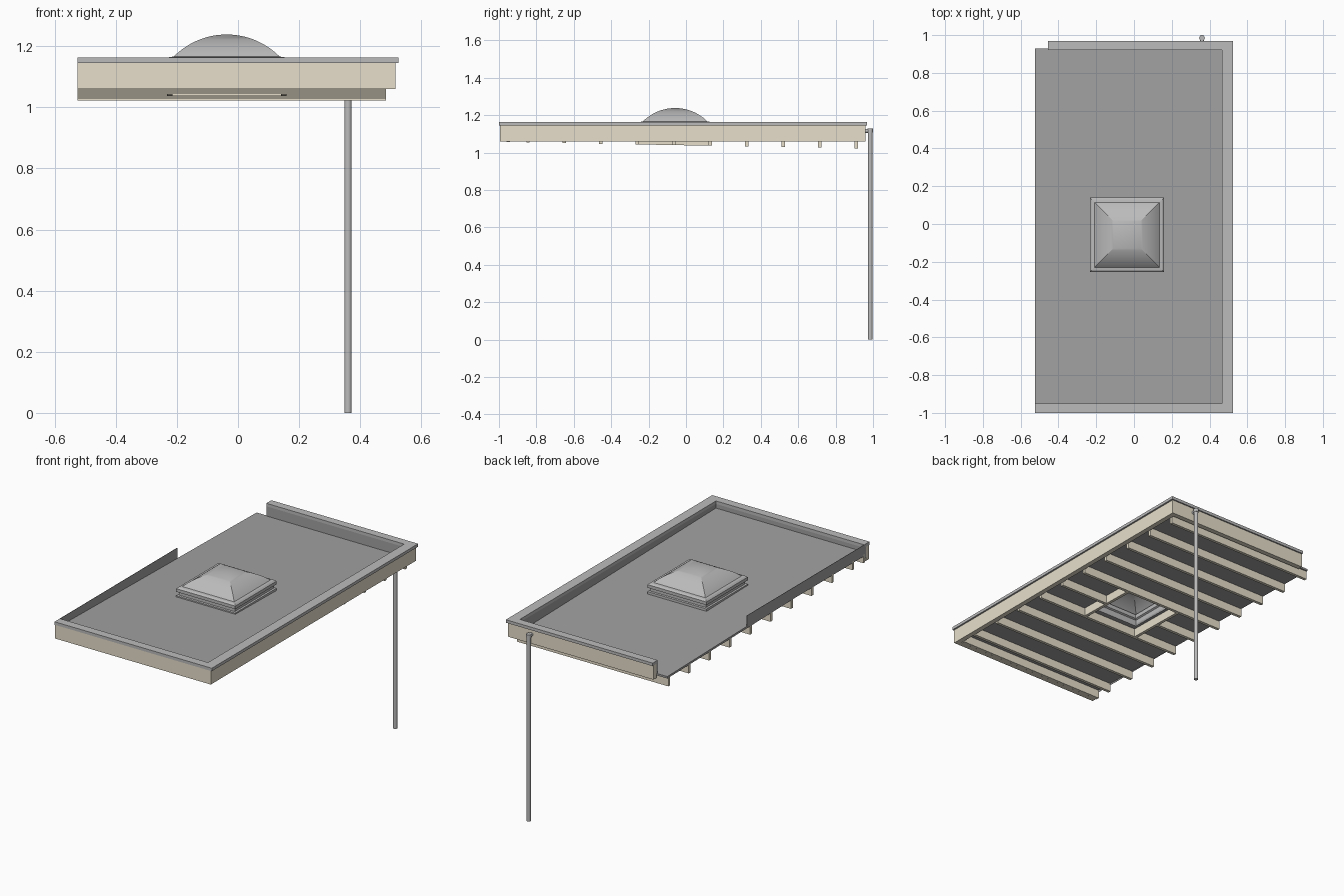
import bpy, bmesh, math
from mathutils import Vector

if "Cube" in bpy.data.objects:
    bpy.data.objects.remove(bpy.data.objects["Cube"])

SLOPE = 0.0177                      # roof falls gently towards the back


def deck_z(y):
    return 1.0855 + SLOPE * (0.925 - y)


def material(name, rgb):
    m = bpy.data.materials.new(name)
    m.diffuse_color = (*rgb, 1)
    m.use_nodes = True
    m.node_tree.nodes["Principled BSDF"].inputs["Base Color"].default_value = m.diffuse_color
    return m


TIMBER = material("painted_timber", (0.80, 0.74, 0.60))
MEMBRANE = material("roof_membrane", (0.36, 0.36, 0.36))
METAL = material("grey_metal", (0.50, 0.50, 0.50))


def finish(name, bm, mat):
    bmesh.ops.recalc_face_normals(bm, faces=bm.faces)
    me = bpy.data.meshes.new(name)
    bm.to_mesh(me)
    bm.free()
    ob = bpy.data.objects.new(name, me)
    bpy.context.collection.objects.link(ob)
    me.materials.append(mat)
    return ob


def box(name, x, y, z, mat, shear=0.0):
    """Box from ranges; shear tilts it along y."""
    bm = bmesh.new()
    bmesh.ops.create_cube(bm, size=1)
    for v in bm.verts:
        px, py, pz = (r[0] if c < 0 else r[1] for c, r in zip(v.co, (x, y, z)))
        v.co = (px, py, pz - shear * py)
    return finish(name, bm, mat)


def square_lathe(name, profile, centre, mat, closed):
    """Sweep (half width, z) points round a square."""
    bm = bmesh.new()
    rings = [[bm.verts.new((centre[0] + sx * r, centre[1] + sy * r, z))
              for sx, sy in ((-1, -1), (1, -1), (1, 1), (-1, 1))] for r, z in profile]
    pairs = list(zip(rings, rings[1:]))
    if closed:
        pairs.append((rings[-1], rings[0]))
    for a, b in pairs:
        for i in range(4):
            j = (i + 1) % 4
            bm.faces.new((a[i], a[j], b[j], b[i]))
    if not closed:
        bm.faces.new(rings[-1])
    return finish(name, bm, mat)


def cylinder(name, a, b, r, mat):
    a, b = Vector(a), Vector(b)
    bm = bmesh.new()
    bmesh.ops.create_cone(bm, cap_ends=True, segments=24, radius1=r, radius2=r, depth=(b - a).length)
    bm.transform((b - a).to_track_quat('Z', 'Y').to_matrix().to_4x4())
    bmesh.ops.translate(bm, vec=(a + b) / 2, verts=bm.verts)
    ob = finish(name, bm, mat)
    smooth(ob)
    return ob


def smooth(ob):
    bpy.ops.object.select_all(action='DESELECT')
    ob.select_set(True)
    bpy.context.view_layer.objects.active = ob
    bpy.ops.object.shade_smooth_by_angle(angle=math.radians(25))


SKY = (-0.037, -0.058)              # skylight centre
HOLE = 0.16

# sloping roof deck with skylight opening
bm = bmesh.new()
xs = (-0.525, SKY[0] - HOLE, SKY[0] + HOLE, 0.485)
ys = (-0.965, SKY[1] - HOLE, SKY[1] + HOLE, 0.928)
grid = [[bm.verts.new((x, y, deck_z(y))) for y in ys] for x in xs]
for i in range(3):
    for j in range(3):
        if (i, j) != (1, 1):
            bm.faces.new((grid[i][j], grid[i + 1][j], grid[i + 1][j + 1], grid[i][j + 1]))
deck = finish("roof_deck", bm, MEMBRANE)
solid = deck.modifiers.new("thickness", 'SOLIDIFY')
solid.thickness = 0.012
solid.offset = -1

# parapet on three sides: timber fascia, membrane upstand, metal cap
sides = {
    "front": ((-0.525, 0.515), (-0.995, -0.965), (-0.525, 0.467), (-0.965, -0.952),
              (-0.525, 0.525), (-1.0, -0.95)),
    "right": ((0.485, 0.515), (-0.965, 0.93), (0.467, 0.485), (-0.965, 0.93),
              (0.465, 0.525), (-0.95, 0.92)),
    "back": ((-0.455, 0.515), (0.93, 0.96), (-0.455, 0.467), (0.922, 0.93),
             (-0.455, 0.525), (0.92, 0.968)),
}
for side, (fx, fy, ux, uy, cx, cy) in sides.items():
    box(side + "_fascia", fx, fy, (1.06, 1.146), TIMBER)
    box(side + "_upstand", ux, uy, (1.08, 1.146), MEMBRANE)
    box(side + "_cap", cx, cy, (1.145, 1.163), METAL)

# thin upstand sheet along part of the open left side
box("left_upstand", (-0.525, -0.523), (-0.965, 0.168), (1.095, 1.163), MEMBRANE)

# rafters, the middle one cut around the skylight
TRIM = (SKY[0] - 0.187, SKY[0] + 0.187)
for i, y in enumerate((-0.95,) + tuple(-0.845 + 0.195 * k for k in range(10))):
    top = deck_z(y) - 0.012
    spans = [(-0.525, 0.485)]
    if abs(y - SKY[1]) < 0.05:
        spans = [(-0.525, TRIM[0]), (TRIM[1], 0.485)]
    for j, span in enumerate(spans):
        box(f"rafter_{i}_{j}", span, (y - 0.009, y + 0.009), (top - 0.051, top), TIMBER)

# trimmers beside the skylight
flat = deck_z(0) - 0.012
for name, x in zip(("left_trimmer", "right_trimmer"), TRIM):
    box(name, (x - 0.009, x + 0.009), (-0.251, 0.121), (flat - 0.051, flat), TIMBER, SLOPE)

# skylight kerb with flange and overhanging frame
square_lathe("skylight_kerb", [
    (0.160, 1.092), (0.197, 1.098), (0.197, 1.114), (0.187, 1.116), (0.187, 1.137),
    (0.197, 1.137), (0.197, 1.156), (0.188, 1.164), (0.172, 1.166),
    (0.150, 1.160), (0.150, 1.135), (0.160, 1.130)], SKY, METAL, True)

# skylight dome: a circular arc swept round a square
W, H, N = 0.174, 0.073, 16
R = (W * W + H * H) / (2 * H)
A = math.asin(W / R)
arc = [(R * math.sin(A * (1 - k / N)), 1.238 - R + R * math.cos(A * (1 - k / N))) for k in range(N)]
smooth(square_lathe("skylight_dome", arc, SKY, METAL, False))

# rainwater pipe with outlet and collar
PX, PY = 0.36, 0.985
cylinder("downpipe", (PX, PY, 0), (PX, PY, 1.122), 0.012, METAL)
cylinder("downpipe_collar", (PX, PY, 1.108), (PX, PY, 1.128), 0.015, METAL)
cylinder("outlet_spout", (PX, 0.93, 1.116), (PX, PY, 1.116), 0.011, METAL)
